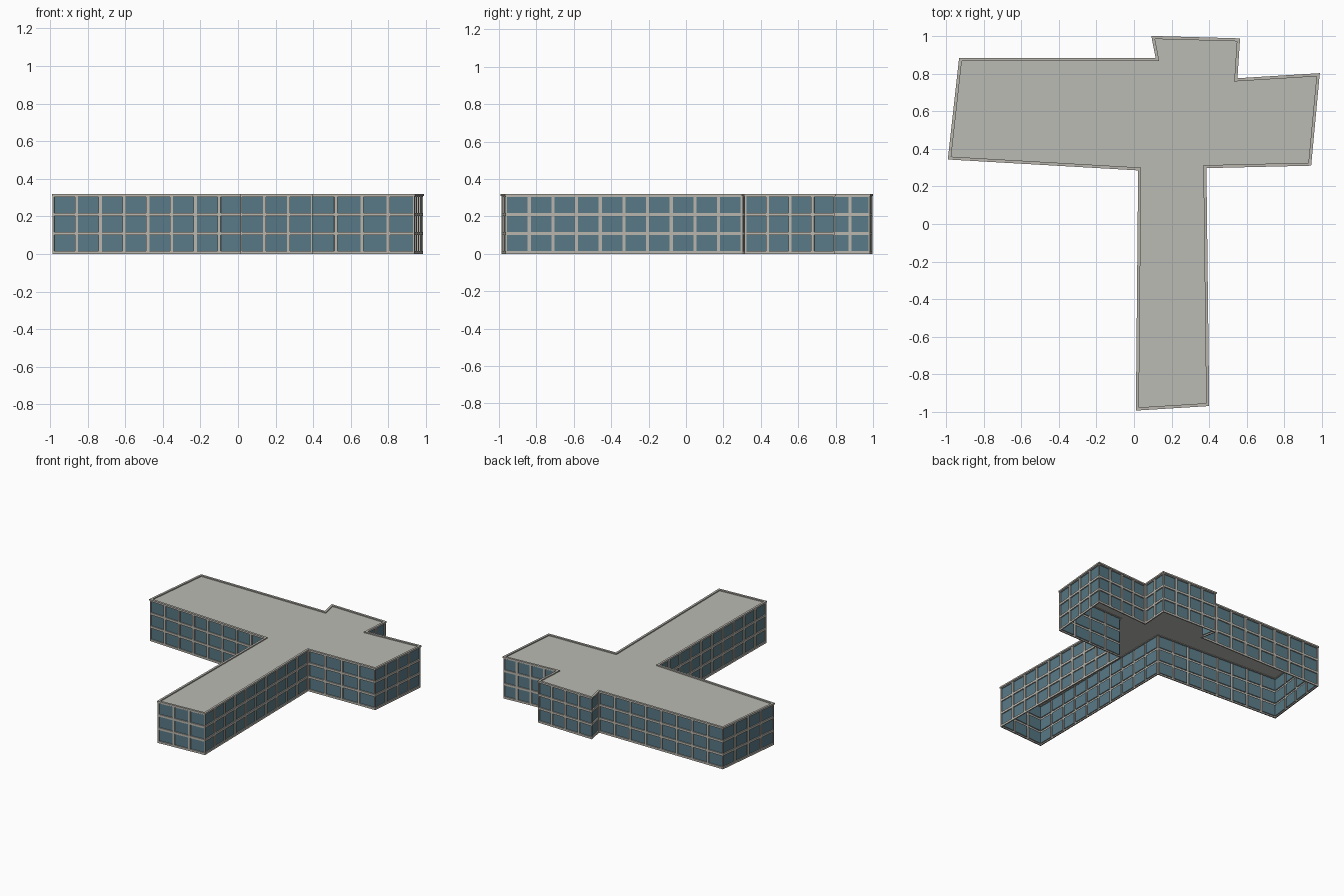
import bpy, bmesh
from mathutils import Vector

cube = bpy.data.objects.get("Cube")
if cube:
    bpy.data.objects.remove(cube)


def material(name, rgb):
    m = bpy.data.materials.new(name)
    m.use_nodes = True
    col = [(c / 255) ** 2.2 for c in rgb] + [1]
    m.diffuse_color = col
    m.node_tree.nodes["Principled BSDF"].inputs["Base Color"].default_value = col
    return m


concrete = material("concrete", (184, 181, 173))
glass = material("blue glass", (89, 121, 133))
roofing = material("roofing", (185, 186, 179))

# Building footprint, counterclockwise
plan = [Vector(p) for p in (
    (0.01, -0.992), (0.40, -0.968), (0.385, 0.297), (0.942, 0.31),
    (0.988, 0.802), (0.55, 0.775), (0.564, 0.987), (0.092, 1.0),
    (0.115, 0.882), (-0.93, 0.882), (-0.99, 0.343), (0.022, 0.285))]


def inset_plan(d):
    """Move every side of the footprint inward by d."""
    out = []
    for i, p in enumerate(plan):
        a = (p - plan[i - 1]).normalized()
        b = (plan[(i + 1) % len(plan)] - p).normalized()
        na, nb = Vector((-a.y, a.x)), Vector((-b.y, b.x))
        out.append(p + (na + nb) * d / (1 + na.dot(nb)))
    return out


def finish(bm, name, *mats):
    me = bpy.data.meshes.new(name)
    bm.to_mesh(me)
    bm.free()
    for m in mats:
        me.materials.append(m)
    bpy.context.collection.objects.link(bpy.data.objects.new(name, me))


def loft(bm, rings):
    """Join successive (inset, height) outlines with quads."""
    loops = [[bm.verts.new((*p, z)) for p in inset_plan(d)] for d, z in rings]
    n = len(plan)
    for lo, hi in zip(loops, loops[1:]):
        for i in range(n):
            j = (i + 1) % n
            bm.faces.new((lo[i], lo[j], hi[j], hi[i]))
    return loops


PLINTH, WALL_TOP, TOP, FLOORS = 0.007, 0.312, 0.32, 3

# Walls: one cell per window, inset to a frame and pushed back to a pane
bm = bmesh.new()
corners = inset_plan(0.004)
cells = []
for i, a in enumerate(corners):
    b = corners[(i + 1) % len(corners)]
    count = max(1, round((b - a).length / 0.125))
    step = (WALL_TOP - PLINTH) / FLOORS
    levels = [0] + [PLINTH + step * k for k in range(FLOORS + 1)]
    grid = [[bm.verts.new((*a.lerp(b, c / count), z)) for c in range(count + 1)]
            for z in levels]
    for r in range(len(levels) - 1):
        for c in range(count):
            f = bm.faces.new((grid[r][c], grid[r][c + 1],
                              grid[r + 1][c + 1], grid[r + 1][c]))
            if r > 0:
                cells.append(f)
bm.normal_update()
bmesh.ops.inset_individual(bm, faces=cells, thickness=0.012)
bm.normal_update()
bmesh.ops.inset_individual(bm, faces=cells, thickness=0, depth=-0.008)
for f in cells:
    f.material_index = 1
finish(bm, "window_walls", concrete, glass)

# Thin footing under the walls; the underside stays open
bm = bmesh.new()
loft(bm, [(0.012, 0), (0.004, 0)])
finish(bm, "wall_footing", concrete)

# Parapet cap around the roof edge
bm = bmesh.new()
loft(bm, [(0.016, 0.309), (0, 0.309), (0, TOP), (0.016, TOP), (0.016, 0.309)])
finish(bm, "parapet", concrete)

# Flat roof set just below the parapet
bm = bmesh.new()
bm.faces.new([bm.verts.new((*p, WALL_TOP)) for p in inset_plan(0.01)])
finish(bm, "flat_roof", roofing)
